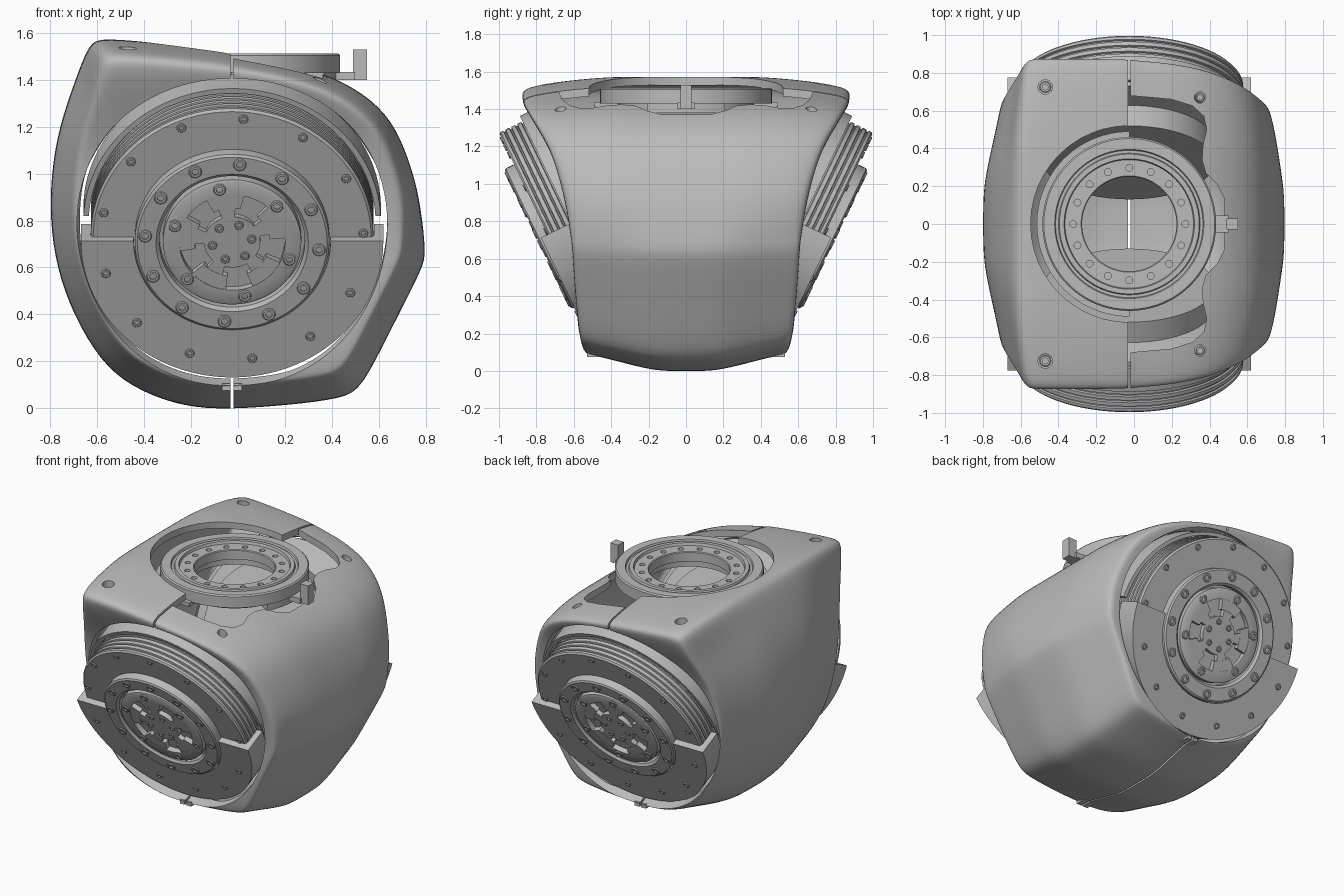
import bpy, bmesh, math
from mathutils import Matrix, Vector

if "Cube" in bpy.data.objects:
    bpy.data.objects.remove(bpy.data.objects["Cube"], do_unlink=True)

GREY = (0.5, 0.5, 0.5, 1)
mat = bpy.data.materials.new("neutral_grey")
mat.use_nodes = True
mat.diffuse_color = GREY
mat.node_tree.nodes["Principled BSDF"].inputs["Base Color"].default_value = GREY

CX = -0.025                      # shared centre line of drums and ring
TILT = math.radians(25.6)
# Drum frame: local z points outwards, local y points up the face
DRUM = Matrix.Translation((CX, -0.74, 0.73)) @ Matrix.Rotation(math.pi / 2 + TILT, 4, 'X')
RING = Matrix.Translation((CX, 0, 0))
FLIP_Y = Matrix.Diagonal((1, -1, 1, 1))


def sweep(bm, prof, M, a0=0, a1=360, seg=96):
    """Turn a closed (radius, height) profile about local z."""
    full = a1 - a0 == 360
    rows = []
    for i in range(seg if full else seg + 1):
        a = math.radians(a0 + (a1 - a0) * i / seg)
        rows.append([bm.verts.new(M @ Vector((r * math.cos(a), r * math.sin(a), h))) for r, h in prof])
    n = len(prof)
    for i in range(seg):
        p, q = rows[i], rows[(i + 1) % len(rows)]
        for j in range(n):
            k = (j + 1) % n
            if prof[j][0] or prof[k][0]:
                bm.faces.new((p[j], p[k], q[k], q[j]))
    if not full:
        bm.faces.new(rows[0])
        bm.faces.new(rows[-1])
    bmesh.ops.remove_doubles(bm, verts=[v for r in rows for v in r], dist=1e-5)


def band(bm, r0, r1, h0, h1, M, a0=0, a1=360, seg=96):
    sweep(bm, [(r0, h0), (r1, h0), (r1, h1), (r0, h1)], M, a0, a1, seg)


def loft(bm, loops):
    """Skin closed loops of points into a capped solid."""
    rings = [[bm.verts.new(p) for p in loop] for loop in loops]
    for p, q in zip(rings, rings[1:]):
        for j in range(len(p)):
            k = (j + 1) % len(p)
            bm.faces.new((p[j], p[k], q[k], q[j]))
    bm.faces.new(rings[0])
    bm.faces.new(rings[-1])


def circle_of(count, radius, start, M, h=0):
    for i in range(count):
        a = math.radians(start + 360 * i / count)
        yield M @ Matrix.Translation((radius * math.cos(a), radius * math.sin(a), h))


def bolt(bm, M, r):
    # Cap head with a sunken socket
    sweep(bm, [(0, -0.01), (r, -0.01), (r, 0.004), (r * 0.85, 0.008), (r * 0.5, 0.008),
               (r * 0.5, -0.004), (0, -0.004)], M, seg=16)


def box(bm, lo, hi):
    lo, hi = Vector(lo), Vector(hi)
    bmesh.ops.create_cube(bm, size=1, matrix=Matrix.Translation((lo + hi) / 2) @ Matrix.Diagonal((*(hi - lo), 1)))


def activate(ob):
    bpy.ops.object.select_all(action='DESELECT')
    bpy.context.view_layer.objects.active = ob
    ob.select_set(True)


def smooth(ob, angle=32):
    activate(ob)
    bpy.ops.object.shade_smooth_by_angle(angle=math.radians(angle))


def finish(bm, name, mirror=False, subdivide=False):
    bmesh.ops.recalc_face_normals(bm, faces=bm.faces)
    me = bpy.data.meshes.new(name)
    bm.to_mesh(me)
    bm.free()
    me.materials.append(mat)
    ob = bpy.data.objects.new(name, me)
    bpy.context.collection.objects.link(ob)
    if mirror:
        m = ob.modifiers.new("mirror", 'MIRROR')
        m.use_axis = (False, True, False)
        m.use_mirror_merge = False
    if subdivide:
        m = ob.modifiers.new("round", 'SUBSURF')
        m.levels = m.render_levels = 2
        activate(ob)
        bpy.ops.object.modifier_apply(modifier=m.name)
    smooth(ob)
    return ob


def extent(ob):
    co = [v.co for v in ob.evaluated_get(bpy.context.evaluated_depsgraph_get()).data.vertices]
    return sum(max(c[i] for c in co) - min(c[i] for c in co) for i in range(3)) if co else 0


def cut(ob, cutters):
    # A cut must leave the overall size alone; otherwise the other solver is used
    for c in cutters:
        c.hide_render = True
        size, faces = extent(ob), len(ob.data.polygons)
        for solver in ('EXACT', 'MANIFOLD'):
            m = ob.modifiers.new("cut", 'BOOLEAN')
            m.operation, m.object, m.solver = 'DIFFERENCE', c, solver
            if extent(ob) > 0.9 * size:
                activate(ob)
                bpy.ops.object.modifier_apply(modifier=m.name)
                if len(ob.data.polygons) != faces:
                    break
            else:
                ob.modifiers.remove(m)
        bpy.data.objects.remove(c, do_unlink=True)


# --- Outer shell: front outline lofted through depth, side width set by height
outline = [(-0.1, -0.01), (0.2, 0.01), (0.45, 0.04), (0.53, 0.085), (0.65, 0.33), (0.79, 0.6), (0.803, 0.66),
           (0.78, 0.86), (0.747, 1.01), (0.675, 1.2), (0.575, 1.315), (0.42, 1.41), (0.22, 1.472), (0, 1.512),
           (-0.06, 1.53), (-0.3, 1.555), (-0.58, 1.58), (-0.635, 1.56), (-0.695, 1.4), (-0.765, 1.2), (-0.798, 1.0),
           (-0.803, 0.8), (-0.775, 0.6), (-0.705, 0.4), (-0.585, 0.195), (-0.455, 0.09), (-0.28, 0.018)]
widths = [(-1, 0.53), (0, 0.53), (0.1, 0.55), (0.27, 0.585), (0.75, 0.615), (1.1, 0.69), (1.25, 0.765),
          (1.43, 0.88), (2, 0.89)]
# (depth, size of rounded side, size of tapered side)
rows = [(0, 1, 1), (0.25, 1, 0.997), (0.38, 0.999, 0.983), (0.5, 0.996, 0.965), (0.75, 0.97, 0.92),
        (0.93, 0.935, 0.89), (0.99, 0.905, 0.875), (1, 0.855, 0.845), (1, 0.7, 0.7), (1, 0.55, 0.55)]


def half_width(z):
    for (z0, w0), (z1, w1) in zip(widths, widths[1:]):
        if z <= z1:
            return w0 + (w1 - w0) * (z - z0) / (z1 - z0)


def shell_solid(name, scale, inset):
    loops = []
    for depth, full, taper in [(-d, f, t) for d, f, t in reversed(rows[1:])] + rows:
        loop = []
        for x, z in outline:
            s = scale * (taper if z < 0.7 or (x < -0.6 and z < 1.45) else full)
            z = 0.8 + (z - 0.8) * s
            loop.append((x * s, depth * (half_width(z) - inset), z))
        loops.append(loop)
    bm = bmesh.new()
    loft(bm, loops)
    return finish(bm, name, subdivide=True)


shell = shell_solid("outer_shell", 1, 0)
cutters = [shell_solid("cavity_cutter", 0.942, 0.045)]

# Drum openings
for M in (DRUM, FLIP_Y @ DRUM):
    bm = bmesh.new()
    sweep(bm, [(0, 0.6), (0.662, 0.6), (0.662, -0.22), (0.58, -0.34), (0, -0.34)], M)
    cutters.append(finish(bm, "opening_cutter"))

# Top opening: round on one half, wider and stepped on the other
side = [(CX, 0.68), (0.2, 0.66), (0.31, 0.625), (0.37, 0.57), (0.385, 0.5), (0.365, 0.42), (0.36, 0.34),
        (0.38, 0.27), (0.44, 0.21), (0.48, 0.13)]
edge = side + [(x, -y) for x, y in reversed(side)]
for i in range(25):
    a = math.radians(-90 - 180 * i / 24)
    edge.append((CX - 0.002 + 0.52 * math.cos(a), 0.52 * math.sin(a)))
bm = bmesh.new()
loft(bm, [[(x, y, z) for x, y in edge] for z in (1.25, 1.85)])
cutters.append(finish(bm, "top_cutter"))

# Seam between the shell halves
bm = bmesh.new()
box(bm, (-0.031, -1.2, -0.2), (-0.019, 1.2, 1.8))
cutters.append(finish(bm, "seam_cutter"))

# Screw pockets
pockets = [(-0.47, 0.725, 1.49, 0.038), (0.35, 0.67, 1.35, 0.03)]
bm = bmesh.new()
for x, y, z, r in pockets:
    for sgn in (-1, 1):
        band(bm, 0, r, z, 1.8, Matrix.Translation((x, sgn * y, 0)), seg=24)
cutters.append(finish(bm, "pocket_cutter"))
cut(shell, cutters)
smooth(shell, 28)

bm = bmesh.new()
for x, y, z, r in pockets:
    bolt(bm, Matrix.Translation((x, y, z)), r * 0.8)
finish(bm, "shell_screws", mirror=True)

# --- Tilted drums with ribbed sides
bm = bmesh.new()
prof = [(0, 0), (0.593, 0), (0.603, -0.01)]
for i in range(6):
    h = -0.025 - i * 0.035
    prof += [(0.603, h), (0.593, h - 0.004), (0.593, h - 0.01), (0.603, h - 0.014)]
prof += [(0.603, -0.3), (0.45, -0.34), (0.45, -0.46), (0, -0.46)]
sweep(bm, prof, DRUM)
finish(bm, "drum_body", mirror=True)

bm = bmesh.new()
band(bm, 0.42, 0.645, -0.02, 0.04, DRUM, 180, 360, 64)
band(bm, 0.605, 0.645, -0.13, 0.04, DRUM, 180, 360, 64)
finish(bm, "lower_half_cover", mirror=True)

bm = bmesh.new()
band(bm, 0.612, 0.635, -0.28, -0.14, DRUM, 3, 177, 64)
finish(bm, "upper_guard", mirror=True)

# --- Raised face ring, hub and its radial pads
bm = bmesh.new()
sweep(bm, [(0.31, -0.01), (0.415, -0.01), (0.415, 0.05), (0.405, 0.058), (0.325, 0.058), (0.31, 0.045)], DRUM)
finish(bm, "face_ring", mirror=True)

bm = bmesh.new()
sweep(bm, [(0, -0.01), (0.295, -0.01), (0.295, 0.05), (0.285, 0.055), (0.225, 0.055), (0.225, 0.02),
           (0.12, 0.02), (0.12, 0.05), (0, 0.05)], DRUM)
for i in range(5):
    a = 72 * i + 5
    band(bm, 0.16, 0.228, 0.015, 0.052, DRUM, a, a + 42, 8)
    band(bm, 0.115, 0.165, 0.015, 0.05, DRUM, a + 8, a + 34, 4)
finish(bm, "hub", mirror=True)

bm = bmesh.new()
for count, radius, start, h, r in [(12, 0.372, 85, 0.058, 0.028), (6, 0.257, 102, 0.055, 0.027),
                                   (6, 0.085, 70, 0.05, 0.019)]:
    for M in circle_of(count, radius, start, DRUM, h):
        bolt(bm, M, r)
for M in circle_of(13, 0.56, 85, DRUM):
    low = M.translation.z < DRUM.translation.z
    bolt(bm, M @ Matrix.Translation((0, 0, 0.04 if low else 0)), 0.02)
finish(bm, "drum_bolts", mirror=True)

# --- Top ring with stepped face, bolt holes and neck
bm = bmesh.new()
sweep(bm, [(0.25, 1.43), (0.46, 1.43), (0.46, 1.505), (0.452, 1.513), (0.395, 1.513), (0.39, 1.5), (0.375, 1.5),
           (0.37, 1.513), (0.345, 1.513), (0.34, 1.495), (0.255, 1.495), (0.25, 1.49)], RING)
ring = finish(bm, "top_ring")
bm = bmesh.new()
for M in circle_of(16, 0.297, 0, RING):
    band(bm, 0, 0.018, 1.455, 1.6, M, seg=16)
cut(ring, [finish(bm, "hole_cutter")])
smooth(ring)

bm = bmesh.new()
band(bm, 0.28, 0.36, 1.38, 1.435, RING)
band(bm, 0.34, 0.49, 1.41, 1.435, RING, 90, 270, 48)
band(bm, 0.34, 0.445, 1.38, 1.435, RING, -28, 28, 24)
finish(bm, "ring_neck")

bm = bmesh.new()
box(bm, (0.4, -0.045, 1.4), (0.5, 0.045, 1.435))
box(bm, (0.49, -0.03, 1.4), (0.55, 0.03, 1.53))
finish(bm, "side_lug")

# --- Small clips closing the lower seam
bm = bmesh.new()
for x in (-0.068, -0.02):
    box(bm, (x, -0.53, 0.075), (x + 0.037, -0.46, 0.105))
finish(bm, "seam_clips", mirror=True)
